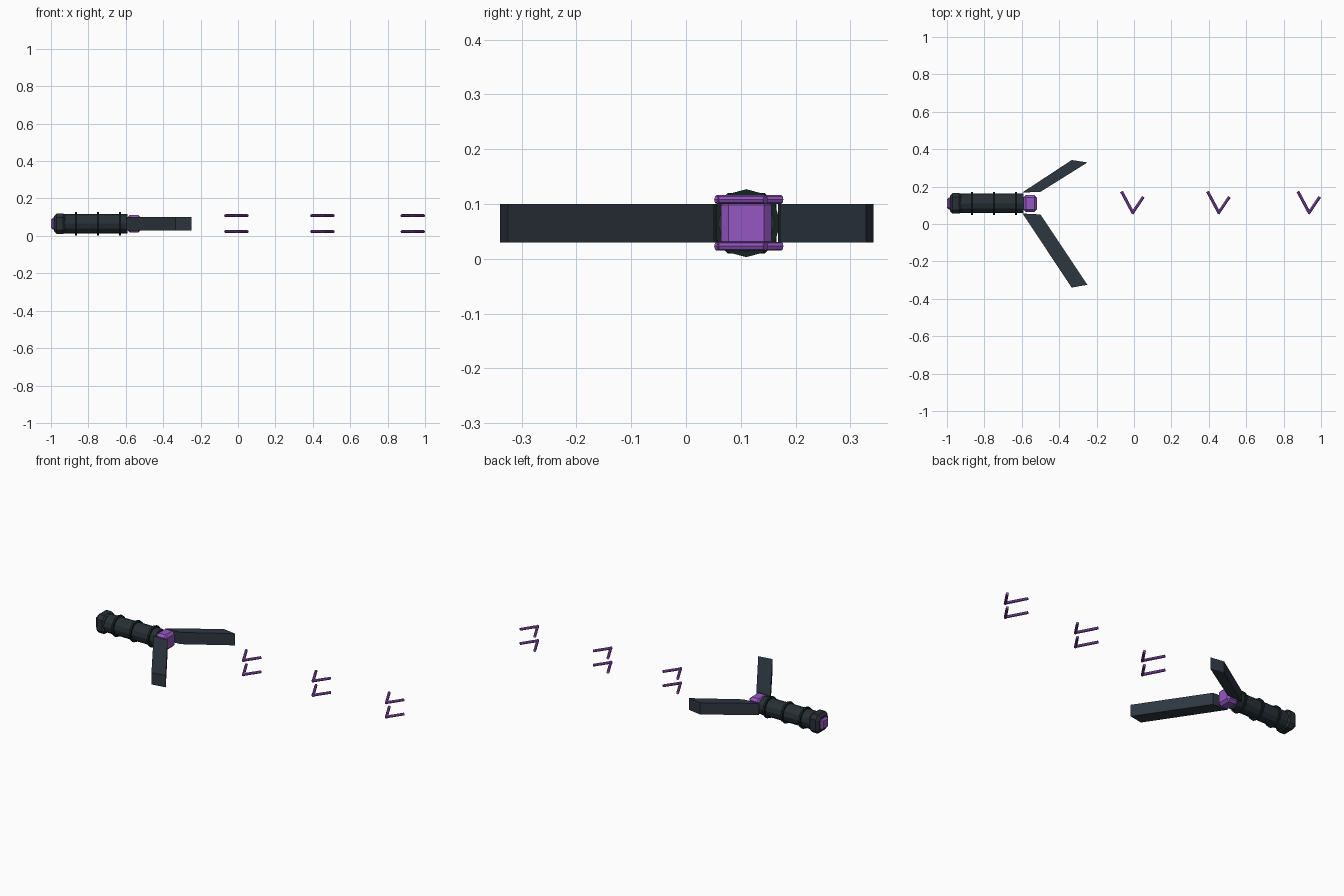
import bpy, bmesh, math
from mathutils import Vector, Matrix

if "Cube" in bpy.data.objects:
    bpy.data.objects.remove(bpy.data.objects["Cube"])

CY, CZ = 0.11, 0.065  # grip axis

def material(name, rgb):
    m = bpy.data.materials.new(name)
    m.diffuse_color = (*rgb, 1)
    m.use_nodes = True
    m.node_tree.nodes["Principled BSDF"].inputs["Base Color"].default_value = m.diffuse_color
    return m

PURPLE = material("purple", (0.30, 0.095, 0.54))
SLATE = material("dark slate", (0.027, 0.038, 0.051))
GRIP = material("charcoal", (0.020, 0.029, 0.036))
RING = material("dark green black", (0.008, 0.018, 0.016))

def finish(name, bm, mat):
    bmesh.ops.recalc_face_normals(bm, faces=bm.faces)
    me = bpy.data.meshes.new(name)
    bm.to_mesh(me)
    bm.free()
    me.materials.append(mat)
    ob = bpy.data.objects.new(name, me)
    bpy.context.collection.objects.link(ob)
    return ob

def rod(name, a, b, r, sides, mat, r2=None):
    a, b = Vector(a), Vector(b)
    d = b - a
    bm = bmesh.new()
    bmesh.ops.create_cone(bm, cap_ends=True, segments=sides, radius1=r,
                          radius2=r if r2 is None else r2, depth=d.length)
    rot = d.to_track_quat('Z', 'Y').to_matrix().to_4x4()
    bm.transform(Matrix.Translation((a + b) / 2) @ rot)
    return finish(name, bm, mat)

def block(name, x0, x1, hy, hz, bevel, mat, y=CY):
    bm = bmesh.new()
    bmesh.ops.create_cube(bm, size=1)
    bm.transform(Matrix.Translation(((x0 + x1) / 2, y, CZ)) @
                 Matrix.Diagonal((x1 - x0, 2 * hy, 2 * hz, 1)))
    bmesh.ops.bevel(bm, geom=bm.edges[:], offset=bevel, segments=1, affect='EDGES')
    return finish(name, bm, mat)

def prism(name, pts, z0, z1, mat):
    bm = bmesh.new()
    f = bm.faces.new([bm.verts.new((x, y, z0)) for x, y in pts])
    ext = bmesh.ops.extrude_face_region(bm, geom=[f])
    for v in ext["geom"]:
        if isinstance(v, bmesh.types.BMVert):
            v.co.z = z1
    return finish(name, bm, mat)

# grip with raised rings
rod("grip", (-0.94, CY, CZ), (-0.59, CY, CZ), 0.052, 12, GRIP)
for i, x in enumerate((-0.866, -0.749, -0.631)):
    rod(f"grip_ring_{i}", (x - 0.006, CY, CZ), (x + 0.006, CY, CZ), 0.062, 12, RING)

# pommel: dark chamfered cap with purple end
def cap_profile(h, c):
    return [(s * a, t * b) for s, t, a, b in (
        (1, 1, h, h - c), (1, 1, h - c, h), (-1, 1, h - c, h), (-1, 1, h, h - c),
        (-1, -1, h, h - c), (-1, -1, h - c, h), (1, -1, h - c, h), (1, -1, h, h - c))]

bm = bmesh.new()
loops = []
for x, h in ((-0.985, 0.040), (-0.970, 0.055), (-0.935, 0.055), (-0.925, 0.048)):
    loops.append([bm.verts.new((x, CY + y, CZ + z)) for y, z in cap_profile(h, h * 0.38)])
for l0, l1 in zip(loops, loops[1:]):
    for i in range(8):
        j = (i + 1) % 8
        bm.faces.new((l0[i], l0[j], l1[j], l1[i]))
bm.faces.new(loops[0])
bm.faces.new(loops[-1])
finish("pommel", bm, GRIP)
block("pommel_gem", -1.0, -0.96, 0.032, 0.032, 0.010, PURPLE)

# purple head block
block("head_block", -0.592, -0.519, 0.046, 0.047, 0.014, PURPLE)

# swept blades
prism("long_blade", [(-0.596, 0.056), (-0.50, 0.051), (-0.249, -0.325), (-0.333, -0.34)],
      0.03, 0.10, SLATE)
prism("short_blade", [(-0.598, 0.168), (-0.50, 0.172), (-0.249, 0.329), (-0.333, 0.342)],
      0.03, 0.10, SLATE)

# floating V chevrons, two layers
for i, x in enumerate((-0.007, 0.453, 0.936)):
    for j, z in enumerate((0.023, 0.108)):
        rod(f"chevron_{i}_{j}_long_arm", (x + 0.003, 0.056, z), (x - 0.060, 0.174, z),
            0.008, 8, PURPLE)
        rod(f"chevron_{i}_{j}_short_arm", (x - 0.003, 0.056, z), (x + 0.057, 0.145, z),
            0.008, 8, PURPLE)
